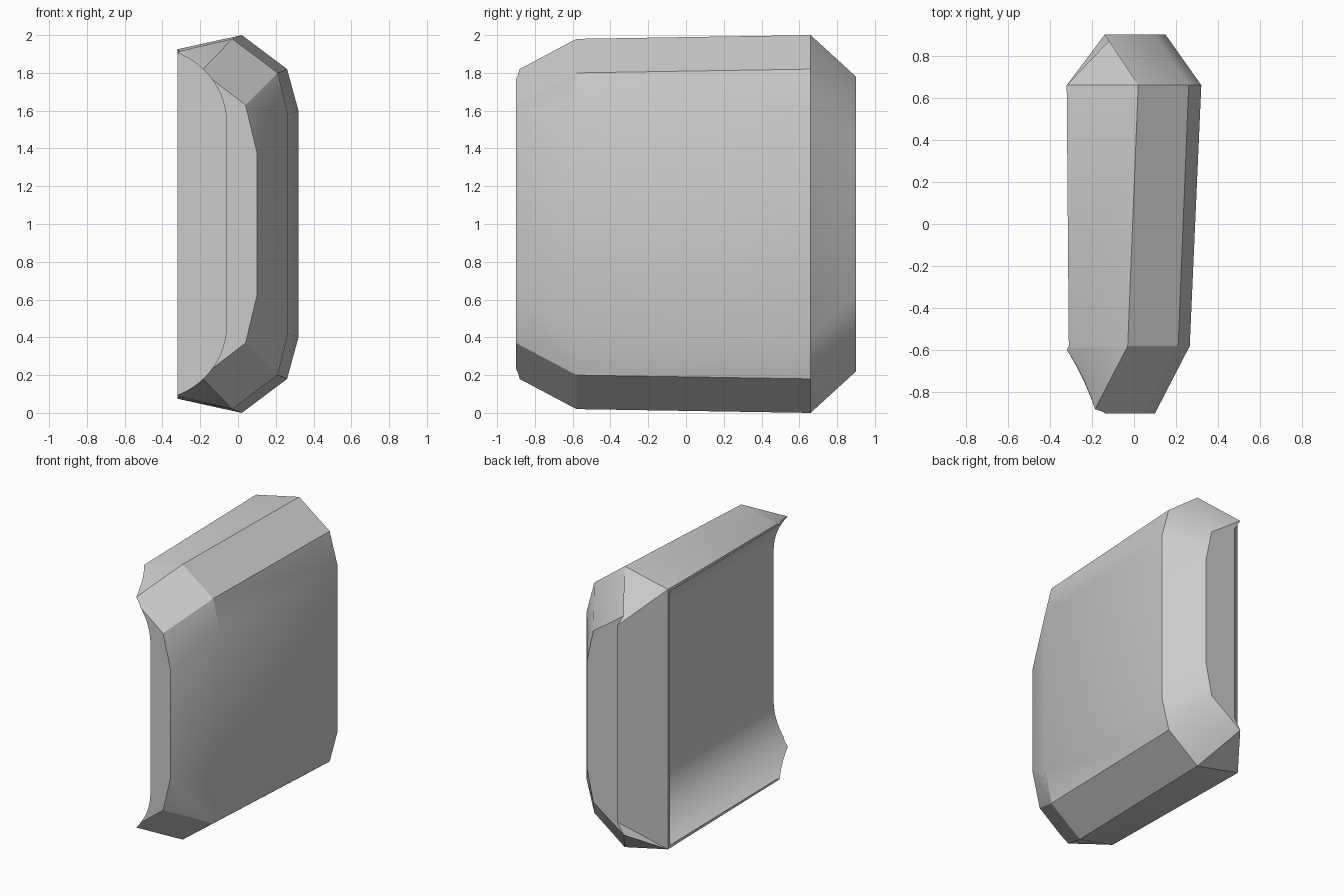
import bpy, bmesh, math

default = bpy.data.objects.get("Cube")
if default:
    bpy.data.objects.remove(default, do_unlink=True)

grey = bpy.data.materials.new("plain_grey")
grey.use_nodes = True
colour = (0.6, 0.6, 0.6, 1)
grey.diffuse_color = colour
grey.node_tree.nodes["Principled BSDF"].inputs["Base Color"].default_value = colour


def loft(name, sections):
    """Skin closed x-z sections, given as (y, points), and cap both ends."""
    bm = bmesh.new()
    rings = [[bm.verts.new((x, y, z)) for x, z in pts] for y, pts in sections]
    for a, b in zip(rings, rings[1:]):
        for i in range(len(a)):
            j = (i + 1) % len(a)
            bm.faces.new((a[i], a[j], b[j], b[i]))
    bm.faces.new(rings[0])
    bm.faces.new(rings[-1])
    bmesh.ops.recalc_face_normals(bm, faces=bm.faces)
    mesh = bpy.data.meshes.new(name)
    bm.to_mesh(mesh)
    bm.free()
    mesh.materials.append(grey)
    obj = bpy.data.objects.new(name, mesh)
    bpy.context.collection.objects.link(obj)
    return obj


def mirrored(upper):
    """Close an upper half profile with its reflection about z = 1."""
    return upper + [(x, 2 - z) for x, z in reversed(upper)]


# Upper half of each section: inner edge, ridge, outer bevel, outer side
stations = [
    (-0.90, [(-0.47, 1.74), (-0.195, 1.81), (0.04, 1.63), (0.10, 1.38)]),
    (-0.58, [(-0.31, 1.915), (-0.03, 1.98), (0.21, 1.80), (0.265, 1.58)]),
    (0.66, [(-0.32, 1.925), (0.02, 2.00), (0.26, 1.82), (0.32, 1.60)]),
    (0.90, [(-0.09, 1.70), (-0.14, 1.78), (0.10, 1.61), (0.15, 1.38)]),
]
shell = loft("shell", [(y, mirrored(half)) for y, half in stations])

# Rounded channel along the inner side, open at the front
radius, steps = 0.4, 16
arc = [(-0.46 + radius * math.sin(t), 1.53 + radius * math.cos(t))
       for t in (math.pi / 2 * i / steps for i in range(steps + 1))]
channel = mirrored([(-1, 1.93)] + arc)
cutter = loft("channel_cutter", [(-1.2, channel), (0.637, channel)])
cutter.hide_render = True

cut = shell.modifiers.new("channel", "BOOLEAN")
cut.operation = "DIFFERENCE"
cut.solver = "EXACT"
cut.object = cutter
bpy.context.view_layer.objects.active = shell
shell.select_set(True)
bpy.ops.object.modifier_apply(modifier=cut.name)
bpy.data.objects.remove(cutter, do_unlink=True)

bpy.ops.object.shade_smooth_by_angle(angle=math.radians(30))
